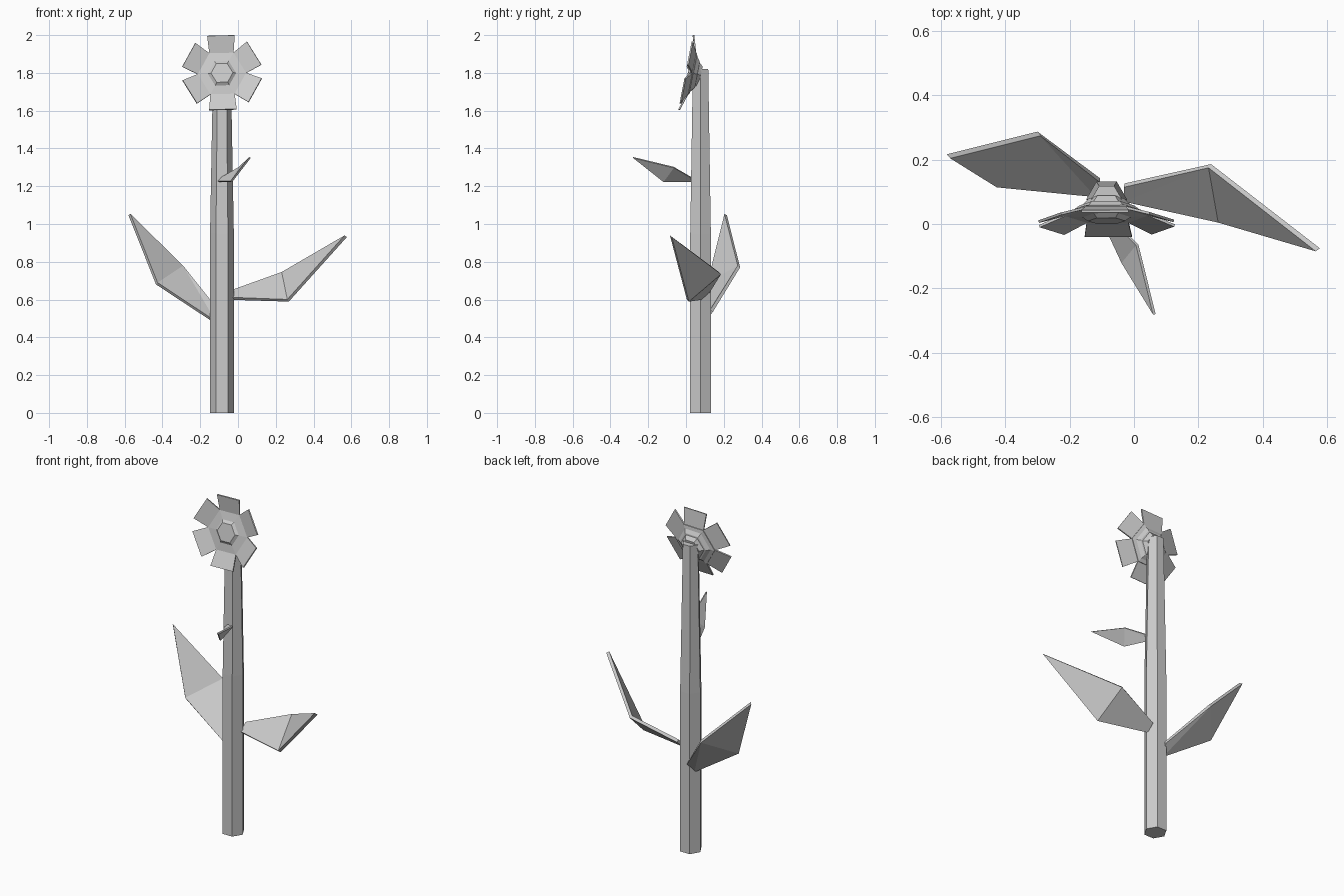
import bpy
from math import cos, sin, radians
from mathutils import Matrix

if "Cube" in bpy.data.objects:
    bpy.data.objects.remove(bpy.data.objects["Cube"])


def add_mesh(name, verts, faces, matrix=None, thickness=0):
    mesh = bpy.data.meshes.new(name)
    mesh.from_pydata(verts, [], faces)
    if matrix:
        mesh.transform(matrix)
    obj = bpy.data.objects.new(name, mesh)
    bpy.context.collection.objects.link(obj)
    if thickness:
        mod = obj.modifiers.new("thickness", "SOLIDIFY")
        mod.thickness = thickness
        mod.offset = 0
    return obj


def hex_loft(name, rings, matrix):
    """Stack of hexagons given as (radius x, radius y, height), capped."""
    verts = [(rx * cos(radians(60 * k)), ry * sin(radians(60 * k)), h)
             for rx, ry, h in rings for k in range(6)]
    faces = [(6 * i + k, 6 * i + (k + 1) % 6, 6 * i + 6 + (k + 1) % 6, 6 * i + 6 + k)
             for i in range(len(rings) - 1) for k in range(6)]
    faces += [tuple(range(5, -1, -1)), tuple(range(len(verts) - 6, len(verts)))]
    return add_mesh(name, verts, faces, matrix)


# Stem: tapered six-sided post
hex_loft("stem", [(0.063, 0.063, 0), (0.063, 0.063, 0.95), (0.047, 0.047, 1.82)],
         Matrix.Translation((-0.085, 0.077, 0)))

# Flower head: back cup, plate and raised button, tilted slightly upward
head = (Matrix.Translation((-0.085, 0.025, 1.797))
        @ Matrix.Rotation(radians(79), 4, 'X') @ Matrix.Rotation(radians(1.5), 4, 'Z'))
profile = [(0.055, -0.055), (0.075, -0.035), (0.085, -0.033), (0.105, -0.018),
           (0.128, -0.012), (0.128, 0.0), (0.075, 0.004), (0.058, 0.016)]
hex_loft("flower_centre", [(r, r, h) for r, h in profile], head)

# Petals: six flat blades cupped forward
for i in range(6):
    add_mesh(f"petal_{i + 1}",
             [(0.108, -0.064, -0.005), (0.2, -0.073, 0.024),
              (0.2, 0.073, 0.024), (0.108, 0.064, -0.005)], [(0, 1, 2, 3)],
             head @ Matrix.Rotation(radians(30 + 60 * i), 4, 'Z'), 0.008)

# Leaves: root edge, widest edge, then a pointed tip
leaves = {
    "left_leaf": [(-0.12, 0.09, 0.48), (-0.105, 0.135, 0.54),
                  (-0.295, 0.28, 0.775), (-0.43, 0.12, 0.685), (-0.575, 0.21, 1.05)],
    "right_leaf": [(-0.03, 0.075, 0.605), (-0.03, 0.12, 0.645),
                   (0.235, 0.18, 0.74), (0.265, 0.01, 0.595), (0.57, -0.08, 0.935)],
    "small_leaf": [(-0.105, 0.03, 1.225), (-0.085, 0.03, 1.245),
                   (0.01, -0.065, 1.3), (-0.035, -0.12, 1.225), (0.063, -0.28, 1.352)],
}
for name, pts in leaves.items():
    add_mesh(name, pts, [(0, 1, 2), (0, 2, 3), (3, 2, 4)],
             thickness=0.01 if name == "small_leaf" else 0.018)
